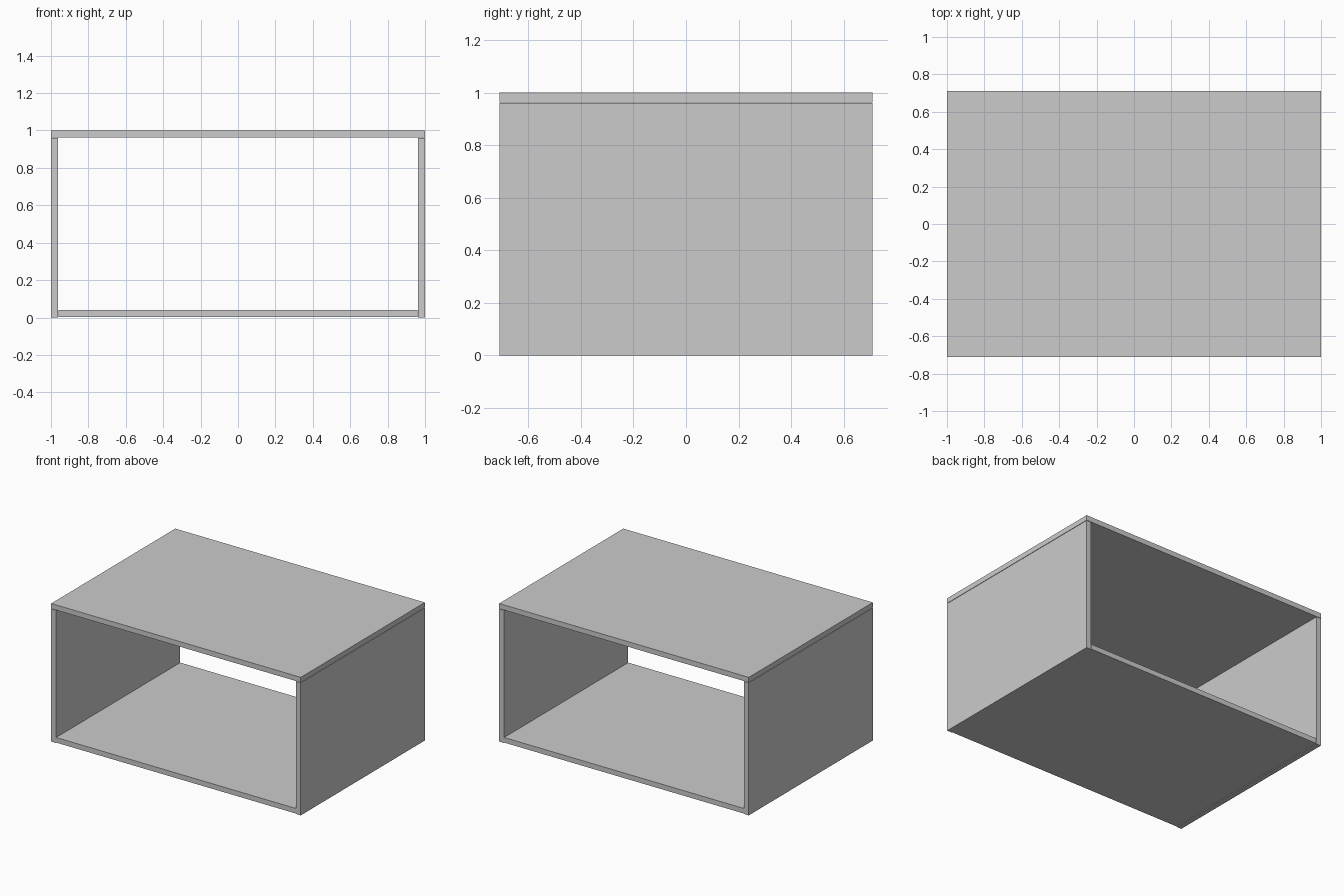
import bpy

if "Cube" in bpy.data.objects:
    bpy.data.objects.remove(bpy.data.objects["Cube"])

WIDTH, DEPTH, HEIGHT = 2.0, 1.42, 1.0
THICK = 0.037   # board thickness
GAP = 0.003     # fine seam between boards


def board(name, size, centre):
    bpy.ops.mesh.primitive_cube_add(size=1, location=centre)
    ob = bpy.context.object
    ob.name = name
    ob.scale = size
    bpy.ops.object.transform_apply(location=False, rotation=False, scale=True)
    return ob


# Top board spans the full width
board("top_panel", (WIDTH, DEPTH, THICK), (0, 0, HEIGHT - THICK / 2))

# Side boards stand under the top
side_h = HEIGHT - THICK - GAP
for name, s in (("left_panel", -1), ("right_panel", 1)):
    board(name, (THICK, DEPTH, side_h), (s * (WIDTH - THICK) / 2, 0, side_h / 2))

# Bottom board sits between the sides
board("bottom_panel", (WIDTH - 2 * (THICK + GAP), DEPTH, THICK),
      (0, 0, GAP + THICK / 2))
